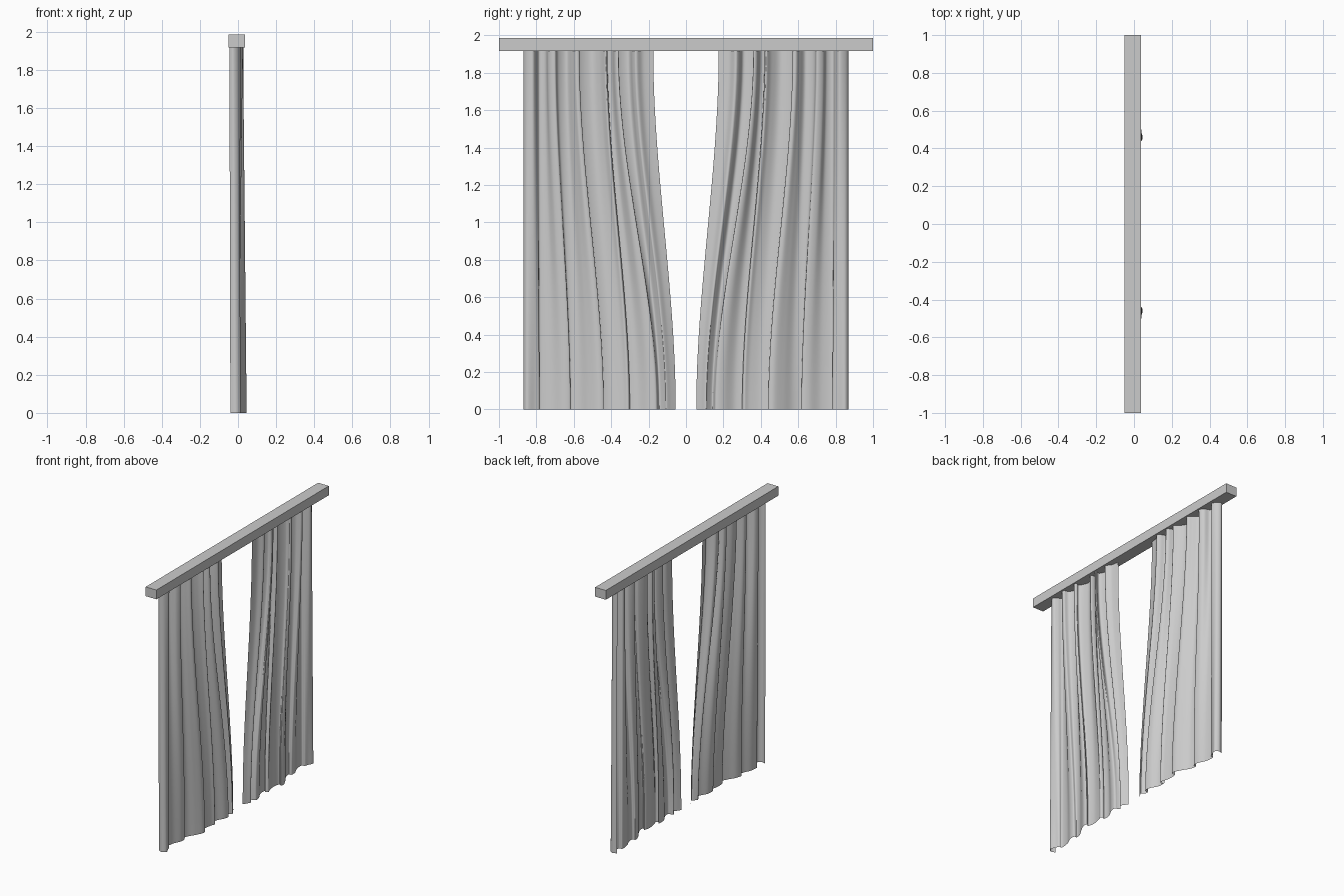
import bpy
import math

RAIL_BOTTOM, RAIL_TOP = 1.917, 1.985
ROWS, STEPS = 24, 6

# Fold lines from outer hem to inner hem, in hundredths:
# (hem distance, hem depth, heading distance, heading depth)
FOLDS = [
    (86, -4, 86, -4.5), (87, -1, 87, -2.5), (85, 1.5, 85.5, 0), (81, 0, 82, 1.5),
    (78.5, -1, 80, -1), (78, -3, 78.5, -4), (72, -2.5, 75, -3),
    (66, 0, 73.5, 1), (62, 0, 70, 2.5), (61.5, -2, 68.5, -1),
    (57, -1, 64, -3), (52, 2, 61, 0), (47, 4.4, 59, 2.5),
    (44, 4, 57, 2), (45, 2, 57.5, -1), (40, 1, 51, -3.5), (34, 2, 46, -1),
    (31, 3, 43, 2), (30, 1, 42, -1), (31.5, 0, 43, -3), (26, 0, 40, -2.5),
    (20, 3, 38, 2), (16, 3.5, 36, 2.5), (15, 1.5, 37, -1),
    (14, 0, 31, -3), (11.5, 2, 28.5, 1), (10.5, 3, 26.5, 2.5),
    (8, 1.5, 23, 0), (5.5, 0, 17.5, -1),
]


def make_material(name, value):
    colour = (value, value, value, 1)
    mat = bpy.data.materials.new(name)
    mat.diffuse_color = colour
    mat.use_nodes = True
    mat.node_tree.nodes["Principled BSDF"].inputs["Base Color"].default_value = colour
    return mat


def catmull(a, b, c, d, t):
    """Smooth value between b and c."""
    return b + t / 2 * (c - a + t * (2 * a - 5 * b + 4 * c - d
                                     + t * (3 * (b - c) + d - a)))


def smooth_profile(points):
    """Round a coarse fold profile into a dense smooth one."""
    padded = [points[0]] + points + [points[-1]]
    result = []
    for i in range(len(points) - 1):
        for step in range(STEPS):
            result.append([catmull(*values, step / STEPS)
                           for values in zip(*padded[i:i + 4])])
    result.append(points[-1])
    return result


def make_curtain(name, side, material):
    columns = smooth_profile(FOLDS)
    verts, faces = [], []
    for row in range(ROWS + 1):
        drop = row / ROWS
        # the cloth hangs straight at both ends and sweeps inwards between
        sweep = drop * drop * (3 - 2 * drop)
        for hem_y, hem_x, head_y, head_x in columns:
            y = head_y + (hem_y - head_y) * sweep
            x = head_x + (hem_x - head_x) * drop
            verts.append((x / 100, side * y / 100, RAIL_BOTTOM * (1 - drop)))
    width = len(columns)
    for row in range(ROWS):
        for col in range(width - 1):
            a = row * width + col
            quad = (a, a + 1, a + width + 1, a + width)
            faces.append(quad if side > 0 else quad[::-1])
    mesh = bpy.data.meshes.new(name)
    mesh.from_pydata(verts, [], faces)
    mesh.materials.append(material)
    obj = bpy.data.objects.new(name, mesh)
    bpy.context.collection.objects.link(obj)
    bpy.ops.object.select_all(action='DESELECT')
    obj.select_set(True)
    bpy.context.view_layer.objects.active = obj
    bpy.ops.object.shade_smooth_by_angle(angle=math.radians(60))


default_cube = bpy.data.objects.get("Cube")
if default_cube:
    bpy.data.objects.remove(default_cube, do_unlink=True)

grey = make_material("plain grey", 0.6)

# Curtain rail
bpy.ops.mesh.primitive_cube_add(size=1, location=(-0.006, 0, (RAIL_BOTTOM + RAIL_TOP) / 2))
rail = bpy.context.object
rail.name = "curtain_rail"
rail.scale = (0.087, 2, RAIL_TOP - RAIL_BOTTOM)
bpy.ops.object.transform_apply(location=False, rotation=False, scale=True)
rail.data.materials.append(grey)

# Pair of mirrored curtains
for name, side in (("right_curtain", -1), ("left_curtain", 1)):
    make_curtain(name, side, grey)
